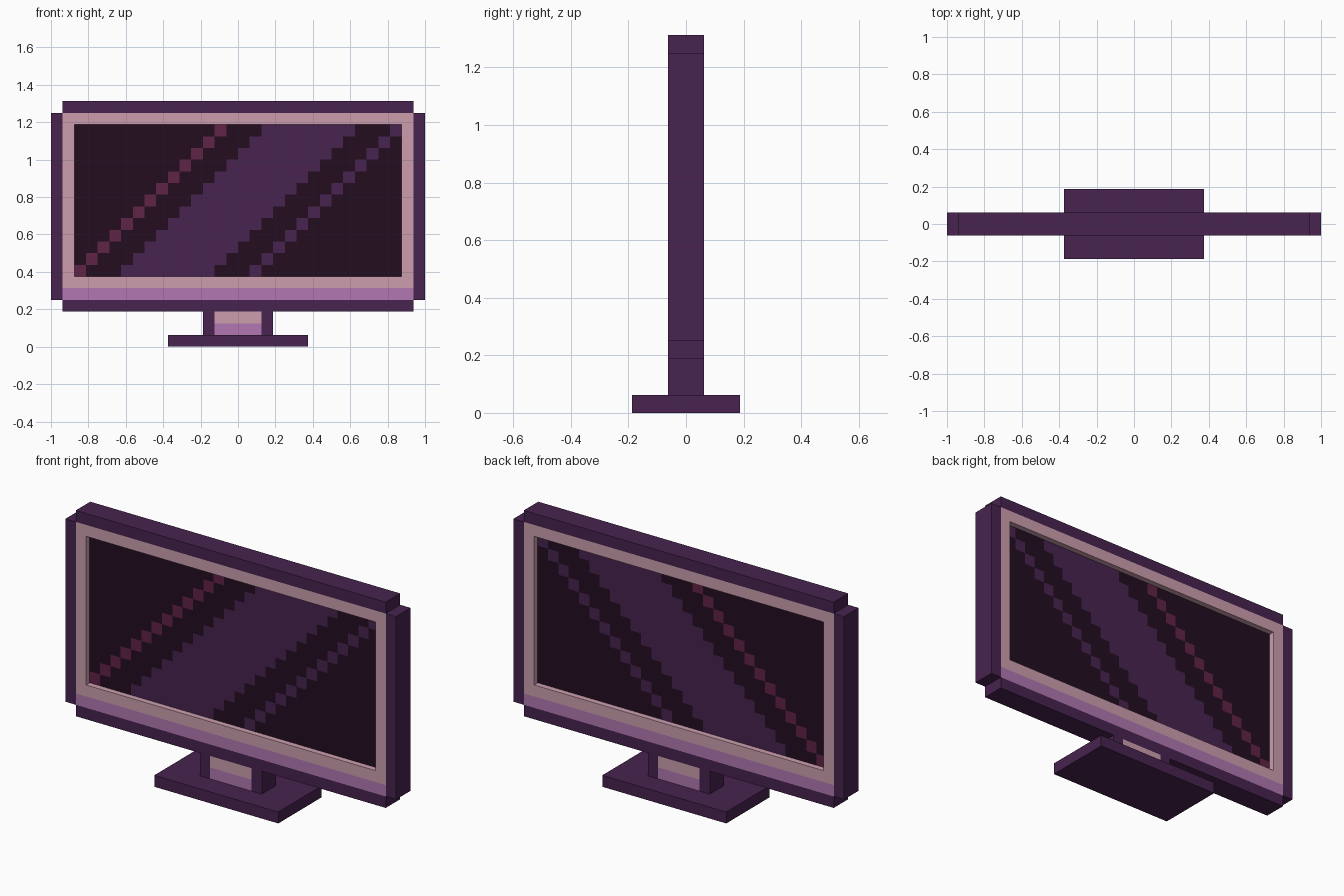
import bpy, bmesh, math
from mathutils import Matrix

if "Cube" in bpy.data.objects:
    bpy.data.objects.remove(bpy.data.objects["Cube"])

P = 1 / 16  # one block


def material(name, hex_code):
    def lin(c):
        return c / 12.92 if c <= 0.04045 else ((c + 0.055) / 1.055) ** 2.4
    m = bpy.data.materials.new(name)
    m.diffuse_color = [lin(int(hex_code[i:i + 2], 16) / 255) for i in (0, 2, 4)] + [1]
    m.use_nodes = True
    m.node_tree.nodes["Principled BSDF"].inputs["Base Color"].default_value = m.diffuse_color
    return m


plum = material("plum", "47234F")
pink = material("dusty pink", "CC9FAE")
orchid = material("orchid", "B177B2")
black = material("screen black", "230D20")
wine = material("wine red", "602346")


def finish(name, bm, mats):
    me = bpy.data.meshes.new(name)
    bm.to_mesh(me)
    bm.free()
    for m in mats:
        me.materials.append(m)
    ob = bpy.data.objects.new(name, me)
    bpy.context.collection.objects.link(ob)
    return ob


def box(name, x0, x1, z0, z1, mat, depth=1):
    """Box in block units, spanning -depth..depth in y."""
    bm = bmesh.new()
    size = Matrix.Diagonal(((x1 - x0) * P, 2 * depth * P, (z1 - z0) * P, 1))
    place = Matrix.Translation(((x0 + x1) / 2 * P, 0, (z0 + z1) / 2 * P))
    bmesh.ops.create_cube(bm, size=1, matrix=place @ size)
    return finish(name, bm, [mat])


# Stand
box("base", -6, 6, 0, 1, plum, depth=3)
box("neck_lower", -2, 2, 1, 2, orchid)
box("neck_upper", -2, 2, 2, 3, pink)

# Outer frame
box("frame_bottom", -15, 15, 3, 4, plum)
box("frame_top", -15, 15, 20, 21, plum)

# Bezel
box("bezel_strip", -15, 15, 4, 5, orchid)
box("bezel_bottom", -15, 15, 5, 6, pink)
box("bezel_top", -15, 15, 19, 20, pink)

# Mirrored side parts
for s, side in ((-1, "left"), (1, "right")):
    for name, a, b, z0, z1, mat in (("neck_post", 2, 3, 1, 3, plum),
                                    ("frame_side", 15, 16, 4, 20, plum),
                                    ("bezel_side", 14, 15, 6, 19, pink)):
        x0, x1 = sorted((s * a, s * b))
        box(f"{name}_{side}", x0, x1, z0, z1, mat)

# Recessed screens on both sides, with diagonal reflections
COLS, ROWS = 28, 13
for s, side in ((-1, "front"), (1, "back")):
    bm = bmesh.new()
    place = (Matrix.Translation((0, s * P / 2, 12.5 * P))
             @ Matrix.Rotation(-s * math.pi / 2, 4, 'X')
             @ Matrix.Diagonal((COLS * P, ROWS * P, 1, 1)))
    bmesh.ops.create_grid(bm, x_segments=COLS, y_segments=ROWS, size=0.5, matrix=place)
    for f in bm.faces:
        c = f.calc_center_median()
        d = math.floor(c.x / P + 14) - math.floor(c.z / P - 6)
        f.material_index = 2 if d == 0 else 1 if 4 <= d <= 11 or d == 15 else 0
    finish(f"screen_{side}", bm, [black, plum, wine])
